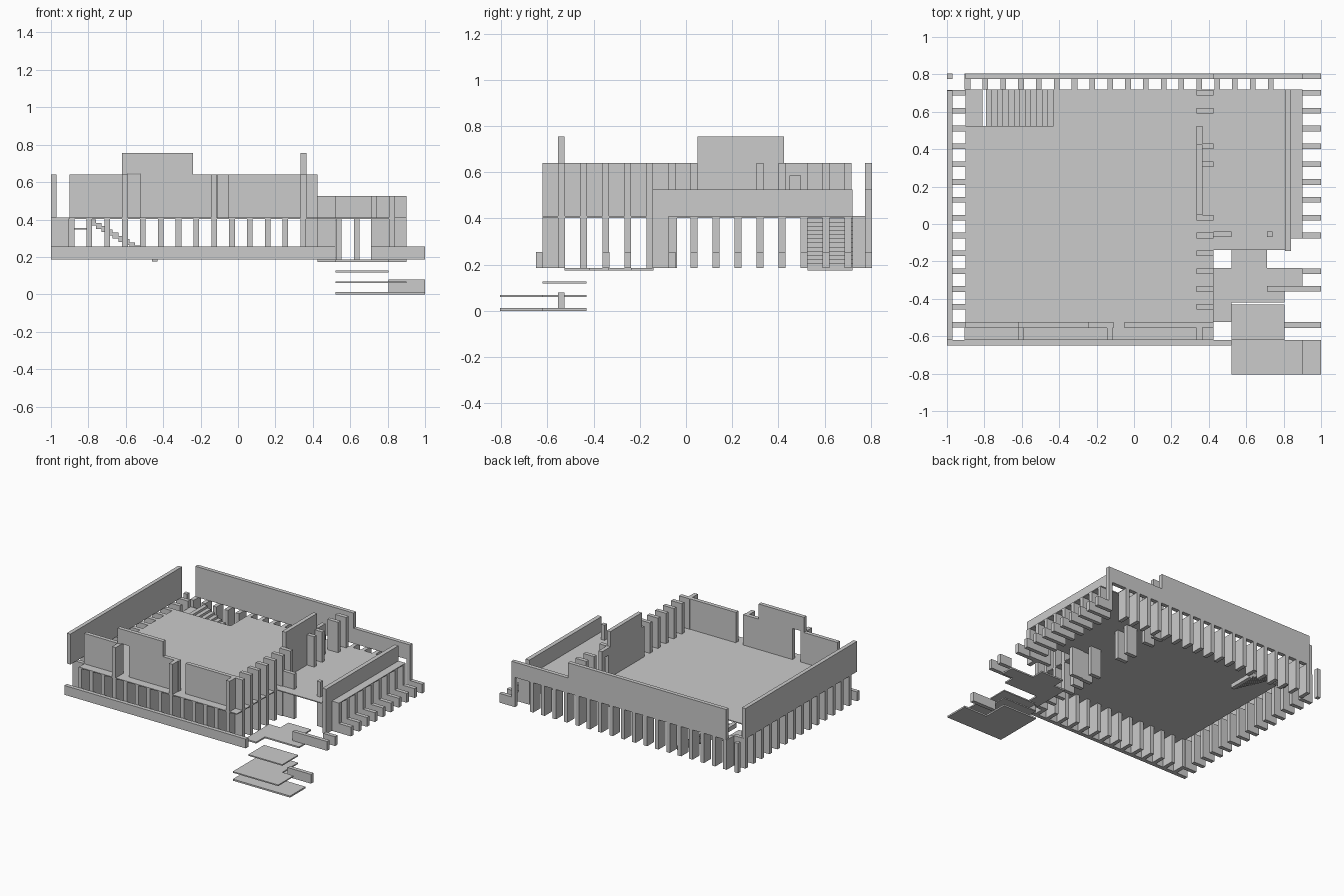
import bpy, bmesh

if "Cube" in bpy.data.objects:
    bpy.data.objects.remove(bpy.data.objects["Cube"])


def boxes(name, items):
    """One object from boxes given as (x0, x1, y0, y1, z0, z1)."""
    bm = bmesh.new()
    for x0, x1, y0, y1, z0, z1 in items:
        r = bmesh.ops.create_cube(bm, size=1)
        for v in r["verts"]:
            v.co.x = (x0 + x1) / 2 + v.co.x * (x1 - x0)
            v.co.y = (y0 + y1) / 2 + v.co.y * (y1 - y0)
            v.co.z = (z0 + z1) / 2 + v.co.z * (z1 - z0)
    return finish(name, bm)


def plate(name, pts, z0, z1):
    """Flat slab from an outline."""
    bm = bmesh.new()
    f = bm.faces.new([bm.verts.new((x, y, z0)) for x, y in pts])
    r = bmesh.ops.extrude_face_region(bm, geom=[f])
    for v in r["geom"]:
        if isinstance(v, bmesh.types.BMVert):
            v.co.z = z1
    bmesh.ops.recalc_face_normals(bm, faces=bm.faces)
    return finish(name, bm)


def finish(name, bm):
    me = bpy.data.meshes.new(name)
    bm.to_mesh(me)
    bm.free()
    ob = bpy.data.objects.new(name, me)
    bpy.context.collection.objects.link(ob)
    return ob


BASE, FLOOR, TOP, LOW, HIGH = 0.185, 0.41, 0.64, 0.525, 0.755
W = 0.015                       # half thickness of walls and pillars
xs = [-0.89 + 0.0953 * k for k in range(18)]
ys = [-0.538 + 0.0953 * k for k in range(14)]

# Upper floor with the stair opening and the right wing
plate("upper_floor", [(-0.9, -0.62), (0.425, -0.62), (0.425, -0.14), (0.84, -0.14),
                      (0.84, -0.05), (0.9, -0.05), (0.9, 0.72), (-0.43, 0.72),
                      (-0.43, 0.525), (-0.9, 0.525)], 0.403, FLOOR)

# Pillar rows around the lower level
boxes("left_pillars", [(-1, -0.9, y - W, y + W, BASE, FLOOR) for y in ys])
boxes("back_pillars", [(x - W, x + W, 0.72, 0.805, BASE, FLOOR) for x in xs])
boxes("front_pillars", [(x - W, x + W, -0.62, -0.525, BASE, 0.405)
                        for x in xs if x < 0.4])
boxes("right_pillars", [(0.81, 0.9, y - W, y + W, BASE, FLOOR) for y in ys if y > -0.1])
boxes("right_pillar_feet", [(0.9, 1, y - W, y + W, BASE, 0.255) for y in ys
                            if y > -0.1 or abs(y + 0.25) < 0.03])
boxes("corner_post", [(-1, -0.97, 0.775, 0.805, BASE, FLOOR)])
boxes("back_corner_foot", [(0.9, 1, 0.775, 0.805, BASE, 0.255)])

# Inner pillar row, rising above the upper floor
boxes("inner_pillars", [(0.335, 0.425, y - W, y + W, BASE, TOP) for i, y in enumerate(ys)
                        if i not in (7, 8, 11)])

# Base beam along the front
boxes("front_base_beam", [(-1, 0.52, -0.65, -0.62, BASE, 0.255)])

# Outer upper walls
boxes("left_wall", [(-1, -0.97, -0.62, 0.715, FLOOR, TOP)])
boxes("back_wall", [(-0.9, 0.425, 0.775, 0.805, FLOOR, TOP),
                    (0.425, 0.9, 0.775, 0.805, FLOOR, LOW)])
boxes("right_wall", [(0.808, 0.84, -0.05, 0.72, FLOOR, LOW),
                     (0.808, 0.84, -0.145, -0.05, BASE, LOW)])
boxes("back_right_pier", [(0.87, 0.9, 0.775, 0.805, BASE, FLOOR)])

# Front wall with tall section, doorway and two cross walls
F0, F1 = -0.555, -0.525
boxes("front_wall", [(-0.9, -0.62, F0, F1, FLOOR, TOP),
                     (-0.62, -0.59, F0, F1, FLOOR, HIGH),
                     (-0.59, -0.525, F0, F1, 0.645, HIGH),
                     (-0.525, -0.24, F0, F1, FLOOR, HIGH),
                     (-0.24, -0.11, F0, F1, FLOOR, TOP),
                     (-0.05, 0.365, F0, F1, FLOOR, TOP)])
boxes("front_cross_walls", [(x, x + 0.03, -0.62, F0, FLOOR, TOP)
                            for x in (-0.62, -0.145, 0.335)])

# Inner wall with tall section and doorway
boxes("inner_wall", [(0.335, 0.365, 0.02, 0.05, FLOOR, TOP),
                     (0.335, 0.365, 0.05, 0.425, FLOOR, HIGH),
                     (0.335, 0.365, 0.425, 0.45, FLOOR, TOP),
                     (0.335, 0.365, 0.45, 0.495, 0.585, TOP),
                     (0.335, 0.365, 0.495, 0.525, FLOOR, TOP)])

# Front of the right wing
boxes("wing_front", [(0.425, 0.52, -0.07, -0.04, BASE, LOW),
                     (0.71, 0.74, -0.07, -0.04, BASE, LOW),
                     (0.74, 0.9, -0.07, -0.04, BASE, FLOOR)])

# Stairs and landing
n = 12
boxes("stairs", [(-0.79 + 0.03 * i, -0.76 + 0.03 * i, 0.525, 0.72,
                  0.368 - 0.0175 * i, 0.4 - 0.0175 * i) for i in range(n)])
boxes("landing", [(-0.9, -0.81, 0.525, 0.72, 0.347, 0.355)])

# Porch floor and its side beam
plate("porch_floor", [(0.425, -0.525), (0.52, -0.525), (0.52, -0.42), (0.805, -0.42),
                      (0.805, -0.335), (0.9, -0.335), (0.9, -0.235), (0.71, -0.235),
                      (0.71, -0.14), (0.52, -0.14), (0.52, -0.235), (0.425, -0.235)],
      0.174, BASE)
boxes("porch_beam", [(0.71, 1, -0.362, -0.332, BASE, 0.255)])

# Stepped terraces in front of the porch
boxes("upper_terrace", [(0.52, 0.805, -0.62, -0.43, 0.118, 0.127)])
for name, x, z0, z1 in (("middle_terrace", 0.9, 0.06, 0.069), ("lower_terrace", 1, 0, 0.012)):
    plate(name, [(0.52, -0.805), (x, -0.805), (x, -0.62), (0.805, -0.62),
                 (0.805, -0.43), (0.52, -0.43)], z0, z1)
boxes("terrace_beam", [(0.805, 1, F0, F1, 0.01, 0.08)])
